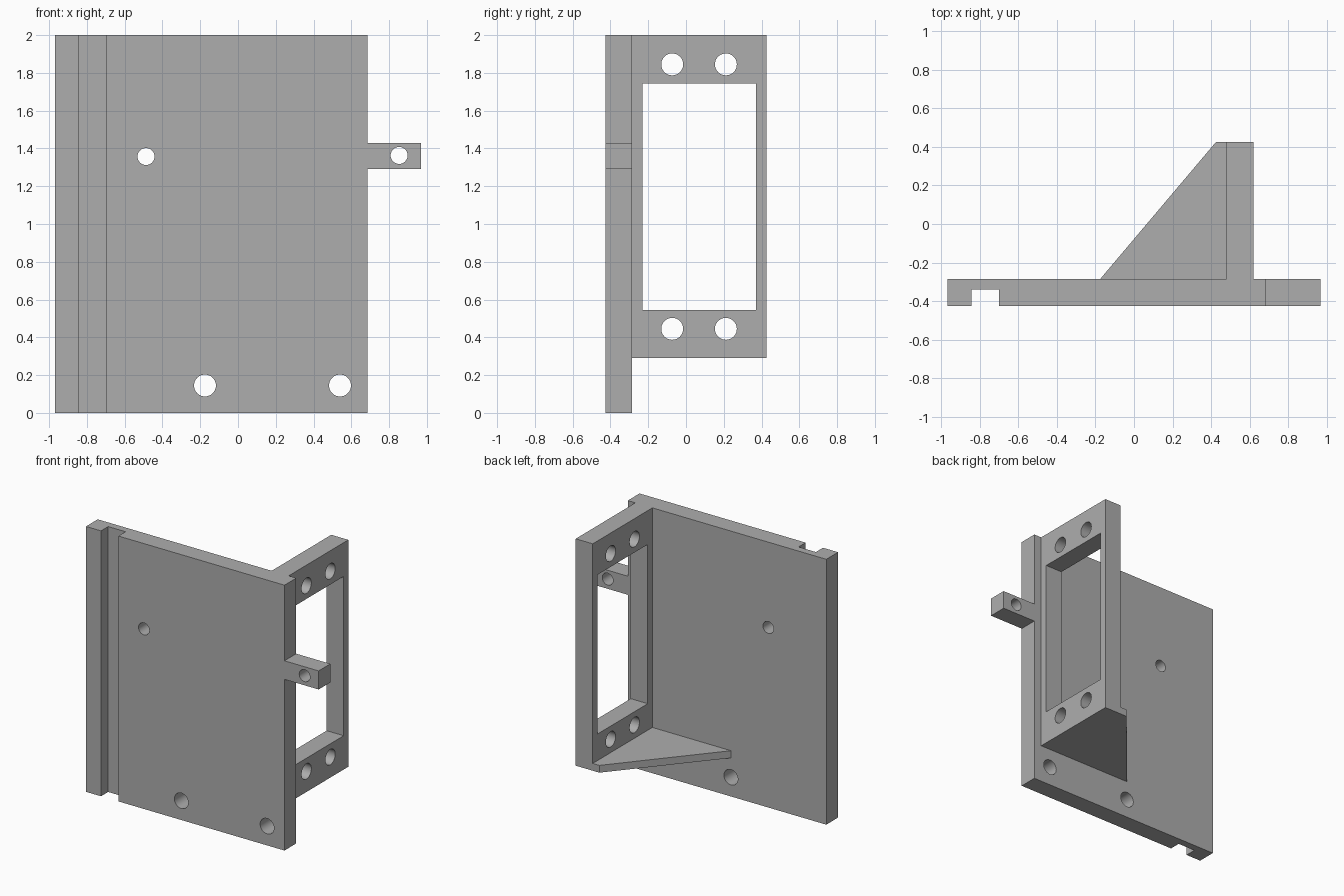
import bpy, bmesh, math
from mathutils import Vector

cube = bpy.data.objects.get("Cube")
if cube:
    bpy.data.objects.remove(cube, do_unlink=True)

grey = bpy.data.materials.new("plain_grey")
grey.use_nodes = True
grey.diffuse_color = (0.42, 0.42, 0.42, 1)
grey.node_tree.nodes["Principled BSDF"].inputs["Base Color"].default_value = grey.diffuse_color

# Profile axes (u, v) and extrusion depth d placed in space for each direction
PLACE = {
    "x": lambda u, v, d: Vector((d, u, v)),
    "y": lambda u, v, d: Vector((u, d, v)),
    "z": lambda u, v, d: Vector((u, v, d)),
}


def prism(name, axis, profile, start, end):
    """Extrude a closed profile along an axis."""
    bm = bmesh.new()
    place = PLACE[axis]
    face = bm.faces.new([bm.verts.new(place(u, v, start)) for u, v in profile])
    new = bmesh.ops.extrude_face_region(bm, geom=[face])["geom"]
    bmesh.ops.translate(bm, vec=place(0, 0, end - start),
                        verts=[g for g in new if isinstance(g, bmesh.types.BMVert)])
    bmesh.ops.recalc_face_normals(bm, faces=bm.faces)
    mesh = bpy.data.meshes.new(name)
    bm.to_mesh(mesh)
    bm.free()
    mesh.materials.append(grey)
    obj = bpy.data.objects.new(name, mesh)
    bpy.context.collection.objects.link(obj)
    return obj


def rect(u0, u1, v0, v1):
    return [(u0, v0), (u1, v0), (u1, v1), (u0, v1)]


def circle(u, v, r, n=40):
    return [(u + r * math.cos(math.tau * i / n), v + r * math.sin(math.tau * i / n))
            for i in range(n)]


def cut(obj, axis, profile, start, end):
    """Subtract an extruded profile from a part."""
    cutter = prism("cutter", axis, profile, start, end)
    cutter.hide_render = True
    bpy.ops.object.select_all(action="DESELECT")
    obj.select_set(True)
    bpy.context.view_layer.objects.active = obj
    mod = obj.modifiers.new("cut", "BOOLEAN")
    mod.operation, mod.solver, mod.object = "DIFFERENCE", "EXACT", cutter
    bpy.ops.object.modifier_apply(modifier=mod.name)
    bpy.data.objects.remove(cutter, do_unlink=True)


FRONT, INNER, BACK = -0.425, -0.285, 0.425
WALL_IN, WALL_OUT, SHELF = 0.48, 0.622, 0.29
EDGE, TIP = 0.685, 0.97

# Front plate with its side tab in one outline
plate = prism("front_plate", "y", [
    (-TIP, 0), (EDGE, 0), (EDGE, 1.29), (TIP, 1.29),
    (TIP, 1.43), (EDGE, 1.43), (EDGE, 2), (-TIP, 2)], FRONT, INNER)

# Vertical groove and screw holes
cut(plate, "z", rect(-0.845, -0.70, FRONT - 0.1, -0.34), -0.1, 2.1)
for x, z, r in [(-0.487, 1.357, 0.045), (0.853, 1.363, 0.045),
                (-0.175, 0.145, 0.058), (0.54, 0.145, 0.058)]:
    cut(plate, "y", circle(x, z, r), FRONT - 0.1, INNER + 0.1)

# Side wall with window and four mounting holes
wall = prism("side_wall", "x", rect(INNER, BACK, SHELF, 2), WALL_IN, WALL_OUT)
cut(wall, "x", rect(-0.23, 0.37, 0.545, 1.745), WALL_IN - 0.1, WALL_OUT + 0.1)
for y in (-0.073, 0.211):
    for z in (0.445, 1.845):
        cut(wall, "x", circle(y, z, 0.058), WALL_IN - 0.1, WALL_OUT + 0.1)

# Thin corner brace under the wall
brace = prism("corner_brace", "z", [
    (-0.175, INNER), (WALL_IN, INNER), (WALL_IN, BACK), (0.425, BACK)], SHELF, SHELF + 0.055)

# Round the hole walls, keep the edges sharp
for obj in (plate, wall, brace):
    bpy.ops.object.select_all(action="DESELECT")
    obj.select_set(True)
    bpy.context.view_layer.objects.active = obj
    bpy.ops.object.shade_smooth_by_angle(angle=math.radians(30))
